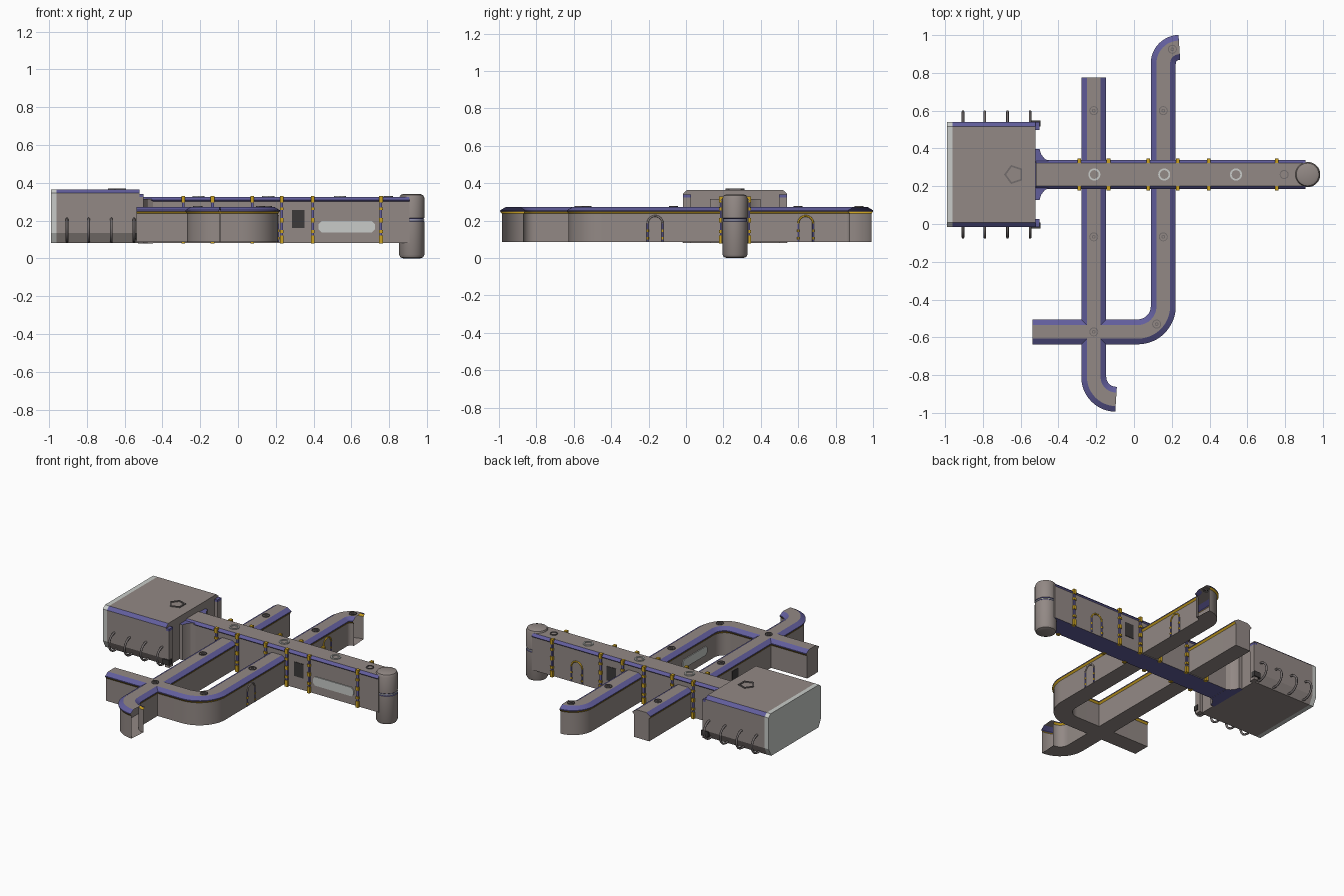
import bpy, bmesh, math
from mathutils import Vector, Matrix

if "Cube" in bpy.data.objects:
    bpy.data.objects.remove(bpy.data.objects["Cube"])

def mat(name, r, g, b):
    m = bpy.data.materials.new(name)
    m.diffuse_color = (r, g, b, 1)
    m.use_nodes = True
    m.node_tree.nodes["Principled BSDF"].inputs["Base Color"].default_value = m.diffuse_color
    return m

HULL = mat("hull grey", 0.29, 0.25, 0.235)
PURPLE = mat("trim purple", 0.12, 0.11, 0.33)
GOLD = mat("gold", 0.60, 0.36, 0.015)
LIGHT = mat("light panel", 0.58, 0.60, 0.58)
DARK = mat("dark vent", 0.045, 0.042, 0.042)
STEEL = mat("marker grey", 0.17, 0.15, 0.15)

def finish(name, bm, mats, smooth=20):
    bmesh.ops.recalc_face_normals(bm, faces=bm.faces[:])
    me = bpy.data.meshes.new(name)
    bm.to_mesh(me)
    bm.free()
    for m in mats:
        me.materials.append(m)
    for p in me.polygons:
        p.use_smooth = True
    me.set_sharp_from_angle(angle=math.radians(smooth))
    ob = bpy.data.objects.new(name, me)
    bpy.context.collection.objects.link(ob)
    return ob

def arc(cx, cy, r, a0, a1, n=12):
    return [(cx + r * math.cos(math.radians(a0 + (a1 - a0) * i / n)),
             cy + r * math.sin(math.radians(a0 + (a1 - a0) * i / n))) for i in range(n + 1)]

def corridor(name, path, half, seg, caps=(True, True)):
    """Sweep a mirrored half profile (offset, z), listed top to bottom, along a flat path.
    seg gives the material of the top, of each side strip, and of the bottom."""
    loop = half + [(-u, z) for u, z in reversed(half)]
    cols = seg[1:-1] + [seg[-1]] + seg[1:-1][::-1] + [seg[0]]
    mats = list(dict.fromkeys(cols))
    bm = bmesh.new()
    pts = [Vector(p) for p in path]
    rings = []
    for i, p in enumerate(pts):
        a = (p - pts[i - 1]).normalized() if i else (pts[1] - p).normalized()
        b = (pts[i + 1] - p).normalized() if i < len(pts) - 1 else a
        t = (a + b).normalized()
        n = Vector((-t.y, t.x)) / max(t.dot(a), 0.5)
        rings.append([bm.verts.new((p.x + n.x * u, p.y + n.y * u, z)) for u, z in loop])
    k = len(loop)
    for r, s in zip(rings, rings[1:]):
        for j in range(k):
            f = bm.faces.new((r[j], r[(j + 1) % k], s[(j + 1) % k], s[j]))
            f.material_index = mats.index(cols[j])
    for on, r in zip(caps, (rings[0], rings[-1])):
        if on:
            bm.faces.new(r).material_index = mats.index(HULL) if HULL in mats else 0
    return finish(name, bm, mats)

def block(name, lo, hi, m):
    bm = bmesh.new()
    bmesh.ops.create_cube(bm, size=1)
    for v in bm.verts:
        v.co = [lo[i] if v.co[i] < 0 else hi[i] for i in range(3)]
    return finish(name, bm, [m])

def tube(name, pts, r, m):
    cu = bpy.data.curves.new(name, 'CURVE')
    cu.dimensions = '3D'
    cu.bevel_depth, cu.bevel_resolution, cu.use_fill_caps = r, 2, True
    sp = cu.splines.new('POLY')
    sp.points.add(len(pts) - 1)
    for q, p in zip(sp.points, pts):
        q.co = (*p, 1)
    cu.materials.append(m)
    ob = bpy.data.objects.new(name, cu)
    bpy.context.collection.objects.link(ob)

def lathe(name, x, y, prof, n, mats, rule=lambda z: 0, close=False, turn=0):
    """Spin a (radius, z) profile about a vertical line."""
    bm = bmesh.new()
    rings = [[bm.verts.new((x + r * math.cos(turn + 2 * math.pi * i / n),
                            y + r * math.sin(turn + 2 * math.pi * i / n), z)) for i in range(n)]
             for r, z in prof]
    pairs = list(zip(rings, rings[1:])) + ([(rings[-1], rings[0])] if close else [])
    for a, b in pairs:
        for i in range(n):
            j = (i + 1) % n
            f = bm.faces.new((a[i], a[j], b[j], b[i]))
            f.material_index = rule(f.calc_center_median().z)
    if not close:
        bm.faces.new(rings[0])
        bm.faces.new(rings[-1])
    return finish(name, bm, mats, 35)

CY = 0.262                       # centre line of the main hall

# Low corridors with purple roof slopes and gold eaves
low = [(0.036, 0.273), (0.066, 0.255), (0.066, 0.249), (0.057, 0.237), (0.057, 0.086)]
lowm = [HULL, PURPLE, PURPLE, GOLD, HULL, HULL]
corridor("left_corridor", [(-0.213, 0.775)] + arc(-0.095, -0.81, 0.118, 180, 270),
         low, lowm, (True, False))
corridor("right_corridor", arc(0.24, 0.85, 0.085, 90, 180) + arc(0.02, -0.436, 0.135, 0, -90)
         + [(-0.538, -0.571)], low, lowm, (False, True))

# Main hall and its flared joint to the block
corridor("main_hall", [(-0.52, CY), (0.907, CY)],
         [(0.062, 0.325), (0.078, 0.309), (0.071, 0.302), (0.071, 0.081)],
         [HULL, PURPLE, PURPLE, HULL, PURPLE])
bm = bmesh.new()
edge = [(-0.53, 0.135), (-0.5, 0.135), (-0.492, 0.108), (-0.475, 0.085), (-0.45, 0.071)]
foot = [bm.verts.new((x, CY + y, 0.08)) for x, y in edge + [(x, -y) for x, y in edge[::-1]]]
face = bm.faces.new(foot)
up = bmesh.ops.extrude_face_region(bm, geom=[face])['geom']
bmesh.ops.translate(bm, vec=(0, 0, 0.235), verts=[g for g in up if isinstance(g, bmesh.types.BMVert)])
for f in bm.faces:
    f.material_index = int(abs(f.normal.z) > 0.5)
finish("hall_flare", bm, [HULL, PURPLE])

# End block with purple shoulders and a pale end cap
big = [(0.255, 0.365), (0.278, 0.345), (0.278, 0.135), (0.25, 0.081)]
corridor("end_block", [(-0.96, CY), (-0.522, CY)], big, [HULL, PURPLE, HULL, HULL, HULL])
corridor("end_block_cap", [(-0.99, CY), (-0.96, CY)], big, [LIGHT] * 5)
for s in (-1, 1):
    y0, y1 = sorted((CY + s * 0.236, CY + s * 0.277))
    block("block_post", (-0.53, y0, 0.081), (-0.5, y1, 0.325), HULL)
    block("block_post_top", (-0.53, y0, 0.325), (-0.5, y1, 0.34), PURPLE)
    block("block_post_socket", (-0.545, CY + s * 0.27 - 0.015, 0.1),
          (-0.495, CY + s * 0.27 + 0.015, 0.135), DARK)
    # Hooped pipes along both sides
    for x in (-0.905, -0.79, -0.67, -0.55):
        tube("pipe_hoop", [(x, CY + s * (0.272 + 0.062 * math.cos(a)), 0.15 + 0.06 * math.sin(a))
                           for a in [math.radians(-110 + 20 * i) for i in range(11)]], 0.007, STEEL)

# Round column at the far end
col = [(0.045, 0.0), (0.06, 0.006), (0.067, 0.02), (0.067, 0.195), (0.063, 0.198), (0.063, 0.21),
       (0.067, 0.213), (0.067, 0.32), (0.06, 0.335), (0.045, 0.341)]
lathe("end_column", 0.919, CY, col, 32, [HULL, PURPLE], lambda z: int(0.195 < z < 0.213))
lathe("column_ring", 0.919, CY, [(0.06, 0.201), (0.0665, 0.201), (0.0665, 0.207), (0.06, 0.207)],
      32, [LIGHT], close=True)

# Gold banded ribs on the hall
for x in (-0.29, -0.135, 0.075, 0.232, 0.396, 0.756):
    for s in (-1, 1):
        y = CY + s * 0.073
        block("rib", (x - 0.007, y - 0.006, 0.082), (x + 0.007, y + 0.006, 0.31), PURPLE)
        for z0, z1 in ((0.078, 0.12), (0.135, 0.15), (0.19, 0.215), (0.255, 0.27), (0.297, 0.329)):
            block("rib_band", (x - 0.01, y - 0.012, z0), (x + 0.01, y + 0.012, z1), GOLD)

# Roof markers: small hatches, larger pale rings, one pentagon
def ring(name, x, y, z, r, w, m, n=20, turn=0):
    lathe(name, x, y, [(r - w, z - 0.004), (r, z - 0.004), (r, z + 0.005), (r - w, z + 0.005)],
          n, [m], close=True, turn=turn)

for x, y in ((-0.213, 0.6), (0.155, 0.6), (-0.213, -0.068), (0.155, -0.068),
             (-0.213, -0.571), (0.12, -0.53), (0.203, 0.925)):
    ring("roof_hatch", x, y, 0.273, 0.024, 0.005, STEEL)
    ring("roof_hatch_core", x, y, 0.272, 0.01, 0.005, STEEL)
ring("roof_hatch", 0.795, CY, 0.325, 0.024, 0.005, STEEL)
for x in (-0.21, 0.16, 0.54):
    ring("roof_ring", x, CY, 0.326, 0.032, 0.009, LIGHT, 24)
ring("roof_pentagon", -0.635, CY, 0.366, 0.053, 0.011, STEEL, 5, math.pi)

# Long windows
def window(name, axis, u0, u1, wall, z0=0.138, z1=0.197):
    h, bm = (z1 - z0) / 2, bmesh.new()
    c = 0.016
    pts = [(u0 + c, z0), (u1 - c, z0), (u1, z0 + c), (u1, z1 - c),
           (u1 - c, z1), (u0 + c, z1), (u0, z1 - c), (u0, z0 + c)]
    a, b = [[bm.verts.new((u, wall + d, z) if axis == 'x' else (wall + d, u, z)) for u, z in pts]
            for d in (-0.004, 0.004)]
    bm.faces.new(a)
    bm.faces.new(b)
    for i in range(8):
        bm.faces.new((a[i - 1], a[i], b[i], b[i - 1]))
    finish(name, bm, [LIGHT])

window("hall_window", 'x', 0.425, 0.725, CY - 0.073)
window("corridor_window", 'y', -0.36, -0.1, 0.097)

# Dark vents
for s in (-1, 1):
    y = CY + s * 0.071
    block("hall_vent", (0.285, y - 0.003, 0.16), (0.352, y + 0.003, 0.255), DARK)
block("corridor_vent", (-0.273, -0.165, 0.13), (-0.267, -0.1, 0.22), DARK)

# Arched doorways: purple posts with gold feet and a rounded top
def arch(name, place, top):
    for s in (-1, 1):
        tube(name + "_post", [place(s * 0.04, 0.088), place(s * 0.04, 0.185)], 0.005, PURPLE)
        for z in (0.1, 0.14):
            tube(name + "_band", [place(s * 0.04, z), place(s * 0.04, z + 0.012)], 0.006, GOLD)
    tube(name + "_top", [place(u, z) for u, z in arc(0, 0.185, 0.04, 0, 180)], 0.005, top)

arch("front_arch", lambda u, z: (0.213, -0.165 + u, z), HULL)
arch("rear_arch", lambda u, z: (0.213, 0.64 + u, z), GOLD)
arch("hall_arch", lambda u, z: (0.575 + u, CY + 0.072, z), GOLD)
